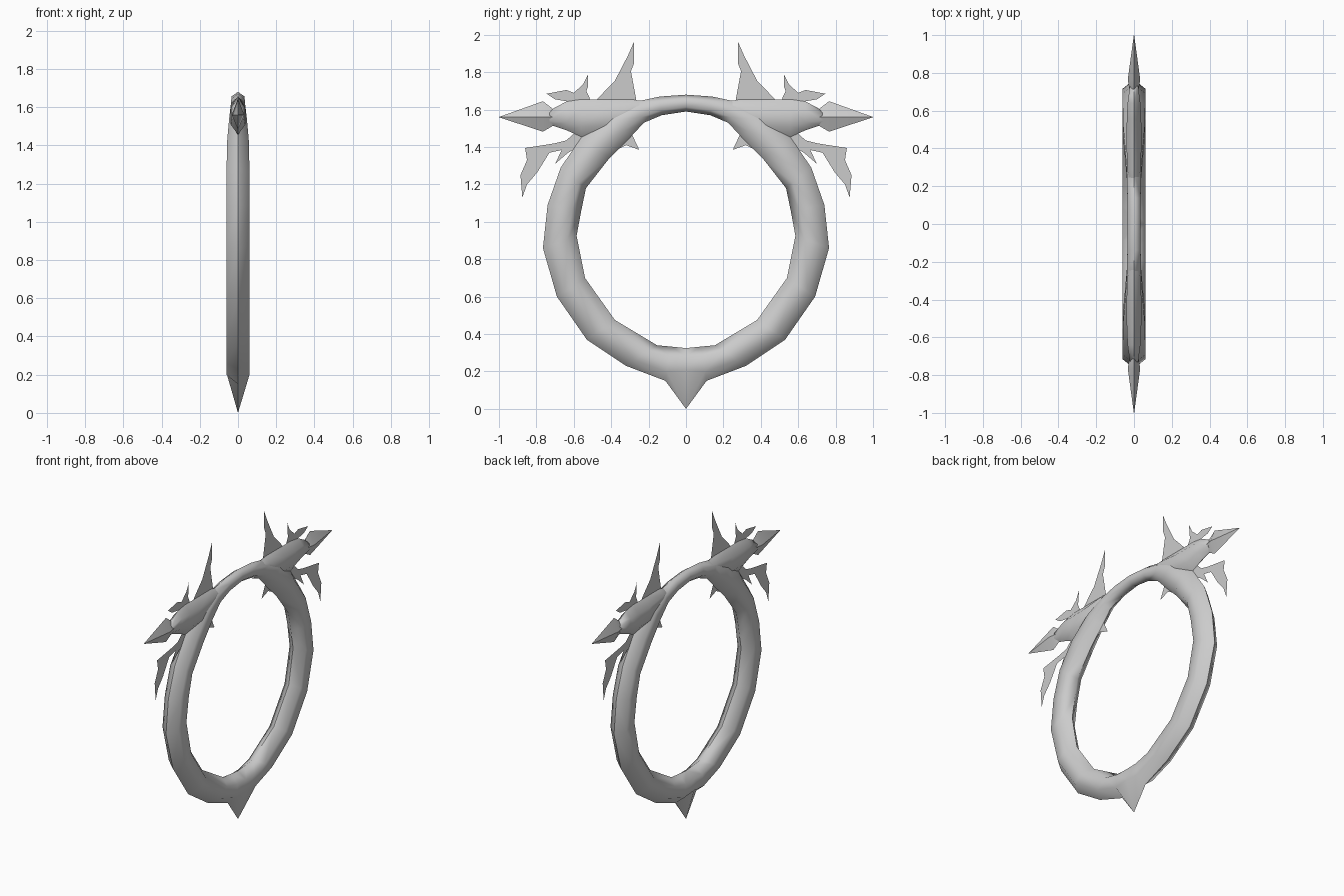
import bpy, bmesh, math

if "Cube" in bpy.data.objects:
    bpy.data.objects.remove(bpy.data.objects["Cube"], do_unlink=True)

metal = bpy.data.materials.new("plain grey metal")
metal.use_nodes = True
GREY = (0.6, 0.6, 0.6, 1)
metal.diffuse_color = GREY
metal.node_tree.nodes["Principled BSDF"].inputs["Base Color"].default_value = GREY


def finish(name, bm, angle):
    """Turn a half model (+y side) into a mirrored object."""
    bmesh.ops.recalc_face_normals(bm, faces=bm.faces)
    me = bpy.data.meshes.new(name)
    bm.to_mesh(me)
    bm.free()
    me.materials.append(metal)
    me.shade_smooth()
    me.set_sharp_from_angle(angle=math.radians(angle))
    ob = bpy.data.objects.new(name, me)
    bpy.context.collection.objects.link(ob)
    mod = ob.modifiers.new("Mirror", 'MIRROR')
    mod.use_axis = (False, True, False)
    mod.merge_threshold = 0.0005
    return ob


def loft(bm, sections, capped):
    """Bridge equal-sized loops of points."""
    loops = [[bm.verts.new(p) for p in s] for s in sections]
    for a, b in zip(loops, loops[1:]):
        n = len(a)
        for i in range(n):
            j = (i + 1) % n
            bm.faces.new((a[i], a[j], b[j], b[i]))
    if capped:
        bm.faces.new(loops[0])
        bm.faces.new(loops[-1])


def hexagon(outer, inner, w):
    """Six-sided section with its points on the outer and inner rim."""
    def at(t, x):
        return (x, outer[0] + (inner[0] - outer[0]) * t,
                outer[1] + (inner[1] - outer[1]) * t)
    return [at(0, 0), at(.27, w), at(.73, w), at(1, 0), at(.73, -w), at(.27, -w)]


# Ring: outer rim, inner rim and half width, from the bottom up
ring = [hexagon(*s) for s in (
    ((0, .165), (0, .325), .06),
    ((.11, .15), (.08, .333), .06),
    ((.32, .23), (.155, .34), .06),
    ((.53, .37), (.38, .475), .06),
    ((.69, .60), (.54, .70), .06),
    ((.765, .86), (.585, .925), .06),
    ((.74, 1.09), (.56, 1.06), .06),
    ((.67, 1.29), (.535, 1.18), .06),
    ((.56, 1.45), (.41, 1.34), .057),
    ((.42, 1.58), (.30, 1.45), .046),
    ((.28, 1.64), (.225, 1.53), .038),
    ((.14, 1.67), (.13, 1.57), .035),
    ((0, 1.68), (0, 1.59), .035))]
ring[0][0] = (0, 0, 0)  # bottom spike
bm = bmesh.new()
loft(bm, ring, False)
finish("ring", bm, 75)

# Crossbar shafts, flaring down into the ring
bm = bmesh.new()
loft(bm, [hexagon((y, top), (y, low), w) for y, top, low, w in (
    (.20, 1.64, 1.58, .02),
    (.29, 1.655, 1.53, .036),
    (.44, 1.655, 1.46, .040),
    (.56, 1.655, 1.455, .038),
    (.64, 1.643, 1.49, .034),
    (.73, 1.595, 1.52, .022))], True)
finish("crossbar", bm, 75)

# Arrowheads: four-sided
bm = bmesh.new()
loft(bm, [[(0, y, top), (w, y, 1.56), (0, y, low), (-w, y, 1.56)]
          for y, top, low, w in ((.70, 1.595, 1.52, .022),
                                 (.765, 1.645, 1.482, .033),
                                 (.999, 1.561, 1.559, .001))], True)
finish("arrowhead", bm, 40)

# Flat blades in the plane of the ring
BLADES = {
    "tall_horn_blade": (
        (.277, 1.965), (.31, 1.89), (.38, 1.755), (.405, 1.73), (.48, 1.65),
        (.42, 1.58), (.26, 1.62), (.34, 1.665), (.33, 1.70), (.31, 1.765),
        (.277, 1.85)),
    "upper_feather_blade": (
        (.523, 1.79), (.55, 1.735), (.60, 1.69), (.64, 1.705), (.745, 1.685),
        (.70, 1.655), (.64, 1.645), (.60, 1.60), (.50, 1.63), (.545, 1.67),
        (.525, 1.72)),
    "lower_feather_blade": (
        (.58, 1.49), (.64, 1.435), (.70, 1.42), (.86, 1.395), (.85, 1.33),
        (.885, 1.25), (.875, 1.13), (.85, 1.20), (.795, 1.265), (.78, 1.29),
        (.73, 1.37), (.66, 1.385), (.70, 1.31), (.63, 1.37), (.52, 1.43)),
    "inner_barb_blade": (
        (.25, 1.385), (.29, 1.47), (.36, 1.50), (.44, 1.43), (.38, 1.38),
        (.32, 1.41)),
}
for name, outline in BLADES.items():
    bm = bmesh.new()
    bm.faces.new([bm.verts.new((0, y, z)) for y, z in outline])
    bmesh.ops.triangulate(bm, faces=bm.faces)
    finish(name, bm, 30)
